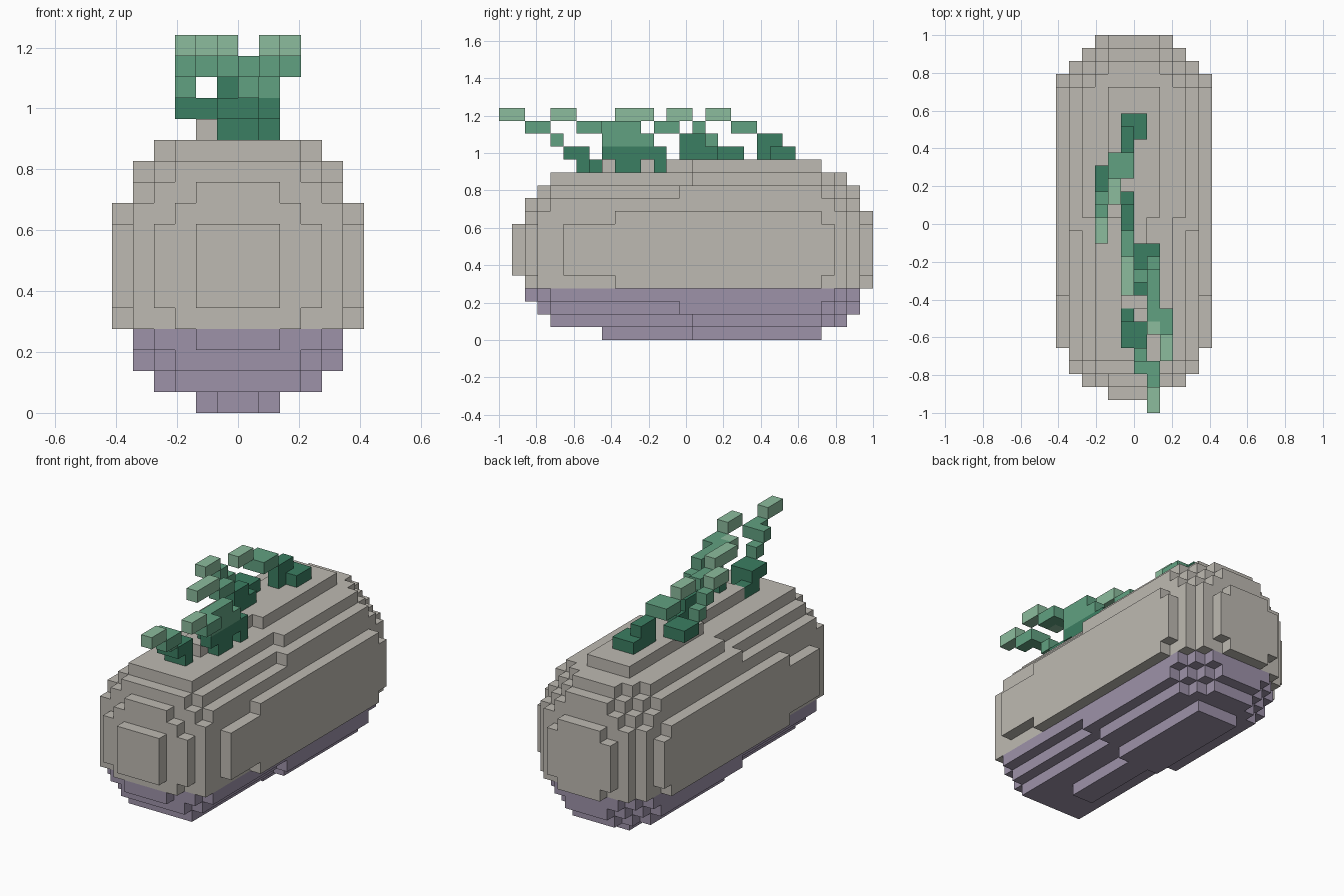
import bpy
import bmesh
from mathutils import Vector

cube = bpy.data.objects.get("Cube")
if cube:
    bpy.data.objects.remove(cube, do_unlink=True)

V = 2 / 29  # edge length of one block


def material(name, rgb):
    lin = [((c / 255 + 0.055) / 1.055) ** 2.4 for c in rgb] + [1.0]
    m = bpy.data.materials.new(name)
    m.use_nodes = True
    m.diffuse_color = lin
    bsdf = next(n for n in m.node_tree.nodes if n.type == 'BSDF_PRINCIPLED')
    bsdf.inputs["Base Color"].default_value = lin
    bsdf.inputs["Roughness"].default_value = 0.9
    return m


STONE = material("warm grey", (190, 186, 178))
BELLY = material("dusty purple", (157, 146, 169))
DARK = material("dark green", (59, 126, 98))
MID = material("mid green", (97, 161, 129))
LIGHT = material("light green", (140, 188, 157))

# Each side: outward direction and the four corners of a unit block
SIDES = []
for axis in range(3):
    for sign in (0, 1):
        a, b = (axis + 1) % 3, (axis + 2) % 3
        ring = []
        for s, t in ((0, 0), (1, 0), (1, 1), (0, 1)):
            c = [0, 0, 0]
            c[axis], c[a], c[b] = sign, s, t
            ring.append(tuple(c))
        step = [0, 0, 0]
        step[axis] = 1 if sign else -1
        SIDES.append((tuple(step), ring if sign else ring[::-1]))


def build_blocks(name, cells, materials):
    """cells maps (column, row, layer) to a material index; only outer faces are made."""
    bm = bmesh.new()
    corners = {}

    def vert(p):
        if p not in corners:
            corners[p] = bm.verts.new(Vector((p[0], p[1] - 14.5, p[2])) * V)
        return corners[p]

    for cell, index in cells.items():
        for step, ring in SIDES:
            if tuple(c + d for c, d in zip(cell, step)) in cells:
                continue
            face = bm.faces.new([vert(tuple(c + d for c, d in zip(cell, r))) for r in ring])
            face.material_index = index
    mesh = bpy.data.meshes.new(name)
    bm.to_mesh(mesh)
    bm.free()
    for m in materials:
        mesh.materials.append(m)
    obj = bpy.data.objects.new(name, mesh)
    bpy.context.collection.objects.link(obj)
    return obj


# Body: mirrored pairs of layers, each a stack of (half width, first row, end row) slabs
SLABS = {
    0: [(1, 8, 25), (2, 15, 25)],
    1: [(2, 4, 27), (3, 4, 26), (4, 15, 25)],
    2: [(2, 3, 28), (3, 3, 27), (4, 4, 26), (5, 14, 25)],
    3: [(2, 2, 28), (3, 3, 28), (4, 3, 27), (5, 4, 26)],
    4: [(2, 2, 29), (3, 2, 28), (4, 3, 28), (5, 3, 27), (6, 9, 25)],
    5: [(2, 1, 29), (3, 2, 29), (4, 2, 28), (5, 3, 27), (6, 5, 26)],
    6: [(2, 1, 29), (3, 2, 29), (4, 2, 28), (5, 3, 27), (6, 5, 26)],
}
body = {}
for low, slabs in SLABS.items():
    for layer in (low, 13 - low):
        for half, first, end in slabs:
            for x in range(-half, half):
                for y in range(first, end):
                    body[x, y, layer] = 1 if layer < 4 else 0
build_blocks("body", body, [STONE, BELLY])

# Plants: runs of blocks as (column, first row, last row, layer, shade)
D, M, L = 0, 1, 2
PLANTS = {
    "front_sprig": [
        (-1, 6, 7, 13, D), (0, 6, 6, 13, D), (-1, 5, 6, 14, D), (0, 5, 6, 14, D),
        (0, 4, 4, 15, M), (0, 3, 3, 16, M), (1, 2, 3, 16, M), (1, 0, 1, 17, L),
    ],
    "middle_sprig": [
        (1, 9, 10, 13, D), (1, 12, 12, 13, D), (1, 8, 12, 14, D), (0, 11, 12, 14, D),
        (0, 9, 9, 14, D), (0, 10, 10, 15, M), (1, 8, 11, 15, M), (1, 7, 10, 16, M),
        (1, 6, 6, 16, L), (2, 7, 7, 16, M), (2, 6, 6, 16, M), (2, 4, 5, 17, L),
    ],
    "upper_sprig": [
        (-1, 14, 16, 14, D), (-1, 14, 15, 15, D), (-1, 12, 13, 16, M), (-1, 9, 11, 17, L),
    ],
    "side_sprig": [
        (-3, 17, 18, 14, D), (-2, 17, 18, 14, D), (-3, 16, 16, 15, M),
        (-3, 15, 15, 16, M), (-3, 13, 14, 17, L),
    ],
    "back_sprig": [
        (0, 21, 22, 14, D), (-1, 20, 22, 14, D), (-1, 20, 21, 15, D),
        (-1, 18, 19, 16, M), (-2, 18, 19, 16, M), (-2, 16, 17, 17, L),
    ],
}
for name, runs in PLANTS.items():
    cells = {(x, y, z): shade
             for x, first, last, z, shade in runs for y in range(first, last + 1)}
    build_blocks(name, cells, [DARK, MID, LIGHT])
